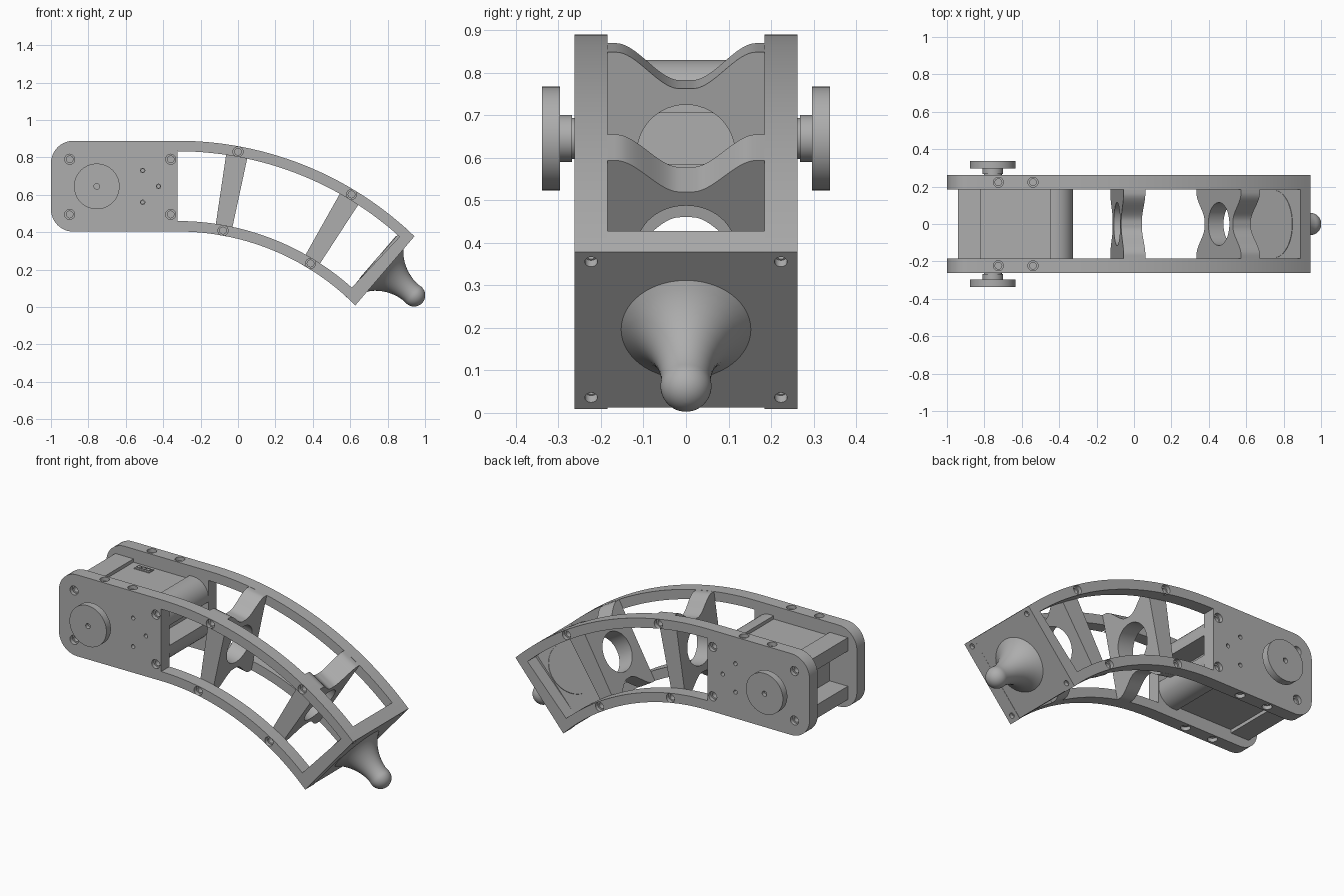
import bpy, bmesh, math
from mathutils import Vector, Matrix

if "Cube" in bpy.data.objects:
    bpy.data.objects.remove(bpy.data.objects["Cube"])

grey = bpy.data.materials.new("plain grey")
grey.use_nodes = True
grey.diffuse_color = (0.42, 0.42, 0.42, 1)
grey.node_tree.nodes["Principled BSDF"].inputs["Base Color"].default_value = grey.diffuse_color

# Shared dimensions: the arms are concentric arcs about one centre
CX, CZ = -0.324, -0.939
R_OUT, R_IN = 1.828, 1.343
ARM = 0.056
Y_IN, Y_OUT = 0.185, 0.262
ALONG = Vector((0.653, 0, 0.757))
NORMAL = Vector((0.757, 0, -0.653))
UP, SIDE = Vector((0, 0, 1)), Vector((0, 1, 0))


def polar(r, deg):
    a = math.radians(deg)
    return (CX + r * math.sin(a), CZ + r * math.cos(a))


def arc(r, a0, a1, n=28):
    return [polar(r, a0 + (a1 - a0) * i / n) for i in range(n + 1)]


def corner(x, z, r, a0, a1, n=10):
    steps = [math.radians(a0 + (a1 - a0) * i / n) for i in range(n + 1)]
    return [(x + r * math.cos(a), z + r * math.sin(a)) for a in steps]


def finish(name, bm):
    bmesh.ops.recalc_face_normals(bm, faces=bm.faces)
    me = bpy.data.meshes.new(name)
    bm.to_mesh(me)
    bm.free()
    me.materials.append(grey)
    ob = bpy.data.objects.new(name, me)
    bpy.context.collection.objects.link(ob)
    return ob


def loft(name, front, back):
    """Solid between two matching outlines."""
    bm = bmesh.new()
    a = [bm.verts.new(p) for p in front]
    b = [bm.verts.new(p) for p in back]
    bm.faces.new(a)
    bm.faces.new(b[::-1])
    for i in range(len(a)):
        j = (i + 1) % len(a)
        bm.faces.new((a[i], b[i], b[j], a[j]))
    return finish(name, bm)


def prism(name, pts, y0, y1):
    return loft(name, [(x, y0, z) for x, z in pts], [(x, y1, z) for x, z in pts])


def box(name, x0, x1, z0, z1, y=Y_IN):
    return prism(name, [(x0, z0), (x1, z0), (x1, z1), (x0, z1)], -y, y)


def lathe(bm, profile, base, axis, n=32):
    """Closed solid of revolution; profile is (distance along axis, radius)."""
    rot = Vector(axis).to_track_quat('Z', 'Y').to_matrix()
    rings = []
    for d, r in profile:
        rings.append([bm.verts.new(Vector(base) + rot @ Vector(
            (r * math.cos(math.tau * i / n), r * math.sin(math.tau * i / n), d))) for i in range(n)])
    for p, q in zip(rings, rings[1:]):
        for i in range(n):
            bm.faces.new((p[i], p[(i + 1) % n], q[(i + 1) % n], q[i]))
    bm.faces.new(rings[0])
    bm.faces.new(rings[-1])


def cut(target, cutter):
    mod = target.modifiers.new("cut", 'BOOLEAN')
    mod.operation = 'DIFFERENCE'
    mod.solver = 'EXACT'
    mod.object = cutter
    bpy.ops.object.select_all(action='DESELECT')
    bpy.context.view_layer.objects.active = target
    target.select_set(True)
    bpy.ops.object.modifier_apply(modifier=mod.name)
    bpy.data.objects.remove(cutter)


def smooth(ob):
    bpy.ops.object.select_all(action='DESELECT')
    bpy.context.view_layer.objects.active = ob
    ob.select_set(True)
    bpy.ops.object.shade_smooth_by_angle(angle=math.radians(32))


def pocket(bm, point, outward, r=0.027, depth=0.022, wide=0.018, through=0.06):
    """Screw hole: counterbore with a narrower shaft."""
    lathe(bm, [(-0.02, r), (depth, r), (depth, wide), (through, wide)], point, -Vector(outward), 20)


# Side plates: rounded motor plate running into two curved arms
outline = (corner(-0.88, 0.769, 0.12, 90, 180) + corner(-0.88, 0.523, 0.12, 180, 270)
           + arc(R_IN, 0, 45.1) + arc(R_OUT, 43.9, 0))
window = arc(R_IN + ARM, 0, 41.8) + arc(R_OUT - ARM, 42.1, 0)
arm_screws = [(0, 0.83), (0.607, 0.602), (-0.08, 0.409), (0.388, 0.233)]
mount_screws = [(x, z) for x in (-0.9, -0.36) for z in (0.495, 0.79)]
pin_holes = [(-0.51, 0.73), (-0.425, 0.645), (-0.51, 0.56)]
end_mid = Vector((0.786, 0, 0.1965))

for s, side in ((-1, "right"), (1, "left")):
    plate = prism(side + "_side_plate", outline, s * Y_IN, s * Y_OUT)
    cut(plate, prism("window_cutter", window, s * 0.1, s * 0.4))
    bm = bmesh.new()
    for x, z in arm_screws + mount_screws:
        pocket(bm, (x, s * Y_OUT, z), SIDE * s)
    for x, z in pin_holes:
        pocket(bm, (x, s * Y_OUT, z), SIDE * s, 0.012, 0.03, 0.008, 0.05)
    for x in (-0.725, -0.54):
        pocket(bm, (x, s * 0.223, 0.889), UP)
        pocket(bm, (x, s * 0.223, 0.403), -UP)
    for t in (-0.21, 0.21):
        pocket(bm, end_mid + ALONG * t + SIDE * s * 0.223, NORMAL, 0.015, 0.022, 0.011, 0.04)
    cut(plate, finish("screw_cutter", bm))
    smooth(plate)

    # Output disc with hub and centre hole
    bm = bmesh.new()
    lathe(bm, [(0.255, 0.048), (0.268, 0.048), (0.268, 0.055), (0.296, 0.055), (0.296, 0.122),
               (0.338, 0.122), (0.338, 0.015), (0.315, 0.015)], (-0.755, 0, 0.645), SIDE * s, 56)
    smooth(finish(side + "_output_disc", bm))

# End plate between the side plates
prism("end_plate", [(0.628, 0.013), polar(R_OUT, 43.9), (0.89, 0.428), (0.572, 0.06)], -Y_IN, Y_IN)

# Oval pad on the inner face of the end plate
inner_mid = Vector((0.75, 0, 0.2658))
oval = [inner_mid + ALONG * 0.15 * math.cos(a) + SIDE * 0.18 * math.sin(a)
        for a in (math.tau * i / 48 for i in range(48))]
loft("end_plate_pad", [p + NORMAL * 0.01 for p in oval], [p - NORMAL * 0.003 for p in oval])

# Flared foot with a round tip
flare = [(-0.01, 0.153), (0, 0.153), (0.012, 0.137), (0.03, 0.118), (0.055, 0.099), (0.085, 0.082),
         (0.115, 0.07), (0.145, 0.062), (0.175, 0.058)]
tip = [(0.205 + 0.06 * math.sin(a), 0.06 * math.cos(a))
       for a in (math.radians(d) for d in range(-10, 90, 9))]
bm = bmesh.new()
lathe(bm, flare + tip, end_mid, NORMAL, 56)
smooth(finish("foot", bm))


# Cross struts: wedges with scooped edges and a round hole
def scoop(y):
    t = min(1, max(0, (0.165 - abs(y)) / 0.15))
    return 0.088 * t * t * (3 - 2 * t)


ys = [Y_IN * (i / 20 - 1) for i in range(41)]
section = [(y, R_OUT - scoop(y)) for y in ys] + [(y, R_IN + scoop(y)) for y in reversed(ys)]
for name, angle in (("rear_strut", 10.3), ("front_strut", 31.2)):
    ends = []
    for spread in (-1.85, 1.85):
        ends.append([(polar(r, angle + spread)[0], y, polar(r, angle + spread)[1]) for y, r in section])
    strut = loft(name, *ends)
    x, z = polar((R_OUT + R_IN) / 2, angle)
    a = math.radians(angle)
    bm = bmesh.new()
    lathe(bm, [(-0.2, 0.115), (0.2, 0.115)], (x, 0, z), (math.cos(a), 0, -math.sin(a)), 48)
    cut(strut, finish("hole_cutter", bm))
    smooth(strut)

# Motor body and its mounting blocks
MID = 0.645
box("motor_body", -0.82, -0.45, 0.48, 0.81)
for s, level in ((1, "upper"), (-1, "lower")):
    box(level + "_mount_bar", -0.94, -0.82, MID + s * 0.105, MID + s * 0.185)
    shape = [(-0.45, 0.06), (-0.325, 0.06)] + corner(-0.425, 0.085, 0.1, 0, 90) + [(-0.45, 0.185)]
    block = prism(level + "_mount_block", [(x, MID + s * z) for x, z in shape], -Y_IN, Y_IN)
    smooth(block)

# Cable socket on top of the motor
box("cable_socket", -0.77, -0.67, 0.80, 0.815, 0.022).location.y = 0.14
for i in range(3):
    socket_pin = box("socket_pin", -0.012, 0.012, 0.81, 0.819, 0.01)
    socket_pin.location = (-0.75 + i * 0.03, 0.14, 0)
